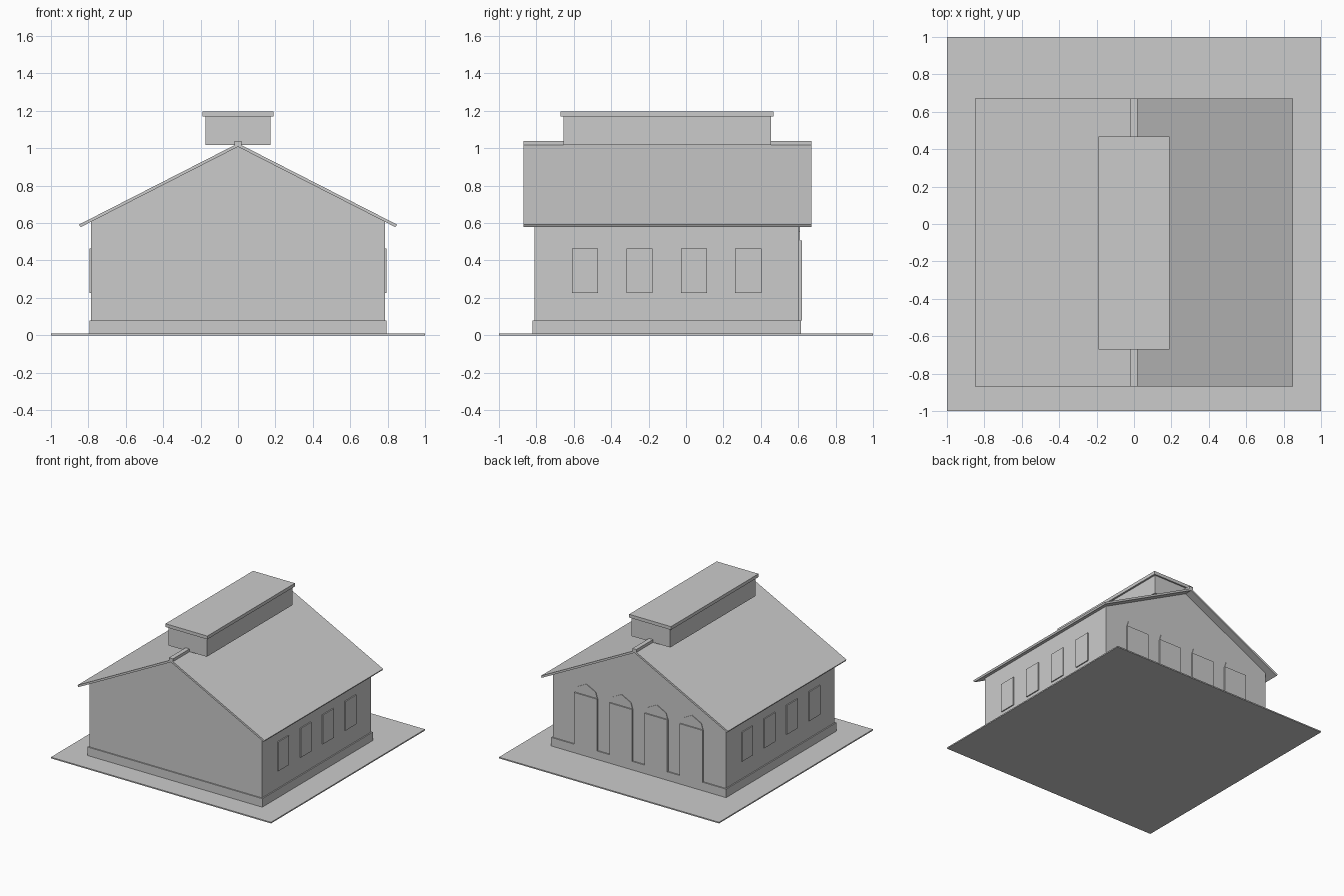
import bpy
import bmesh

cube = bpy.data.objects.get("Cube")
if cube:
    bpy.data.objects.remove(cube, do_unlink=True)

grey = bpy.data.materials.new("plain grey")
grey.use_nodes = True
grey.diffuse_color = (0.6, 0.6, 0.6, 1)
grey.node_tree.nodes["Principled BSDF"].inputs["Base Color"].default_value = (0.6, 0.6, 0.6, 1)


def prism(name, profile, y0, y1):
    """Extrude an x-z outline from y0 to y1."""
    bm = bmesh.new()
    face = bm.faces.new([bm.verts.new((x, y0, z)) for x, z in profile])
    extruded = bmesh.ops.extrude_face_region(bm, geom=[face])["geom"]
    moved = [v for v in extruded if isinstance(v, bmesh.types.BMVert)]
    bmesh.ops.translate(bm, verts=moved, vec=(0, y1 - y0, 0))
    bmesh.ops.recalc_face_normals(bm, faces=bm.faces)
    mesh = bpy.data.meshes.new(name)
    bm.to_mesh(mesh)
    bm.free()
    mesh.materials.append(grey)
    obj = bpy.data.objects.new(name, mesh)
    bpy.context.collection.objects.link(obj)
    return obj


def box(name, x0, x1, y0, y1, z0, z1):
    return prism(name, [(x0, z0), (x1, z0), (x1, z1), (x0, z1)], y0, y1)


def mirrored(half):
    """Complete a half outline across x = 0."""
    return half + [(-x, z) for x, z in reversed(half) if x > 0]


# Ground slab and plinth
box("ground_slab", -1, 1, -1, 1, 0, 0.01)
box("plinth", -0.795, 0.795, -0.82, 0.615, 0.01, 0.08)

# Gabled walls
prism("walls", mirrored([(0.785, 0.05), (0.785, 0.607), (0, 1.01)]), -0.81, 0.605)

# Roof slopes and ridge cap
roof = [(0, 1.008), (0.842, 0.578), (0.85, 0.592), (0, 1.026)]
prism("roof", roof + [(-x, z) for x, z in reversed(roof[1:3])], -0.87, 0.67)
box("ridge_cap", -0.018, 0.018, -0.87, 0.67, 1.015, 1.04)

# Raised ridge monitor
box("monitor_walls", -0.175, 0.175, -0.655, 0.455, 1.017, 1.17)
box("monitor_roof", -0.19, 0.19, -0.67, 0.467, 1.17, 1.197)

# Window panels on both long sides
for side, sign in (("left", 1), ("right", -1)):
    for i in range(4):
        y = -0.54 + i * 0.291
        x0, x1 = sorted((sign * 0.775, sign * 0.794))
        box(f"{side}_window_{i + 1}", x0, x1, y - 0.07, y + 0.07, 0.225, 0.465)

# Doors with faceted arches on the back wall
for i in range(4):
    x = -0.48 + i * 0.32
    box(f"back_door_{i + 1}", x - 0.103, x + 0.103, 0.59, 0.62, 0.08, 0.508)
    arch = mirrored([(0.1, 0.508), (0.085, 0.556), (0, 0.6)])
    prism(f"door_arch_{i + 1}", [(x + px, pz) for px, pz in arch], 0.59, 0.61)
